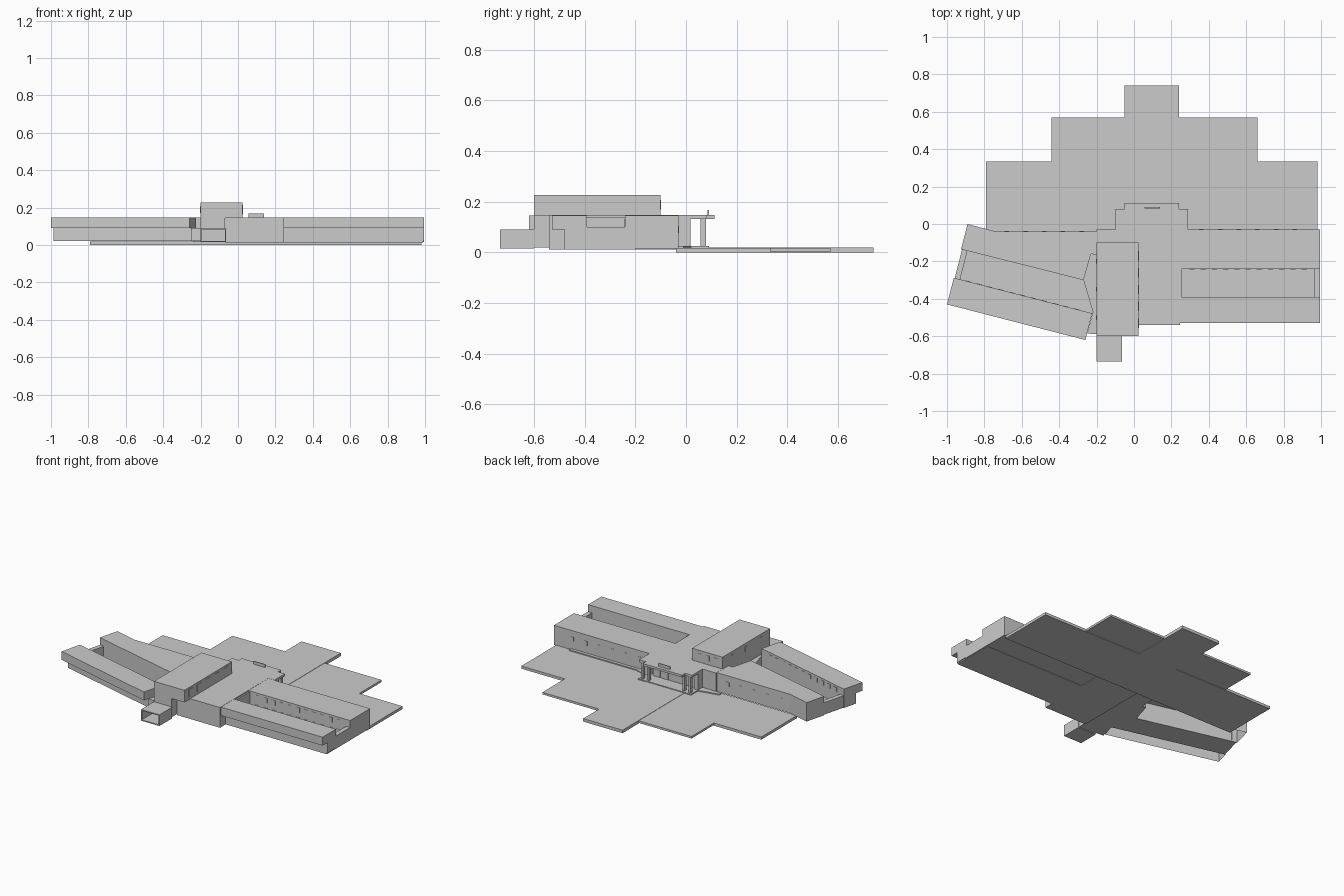
import bpy, bmesh, math
from mathutils import Matrix, Vector

if "Cube" in bpy.data.objects:
    bpy.data.objects.remove(bpy.data.objects["Cube"])


def finish(name, bm, mat=None):
    if mat:
        bm.transform(mat)
    bmesh.ops.recalc_face_normals(bm, faces=bm.faces)
    me = bpy.data.meshes.new(name)
    bm.to_mesh(me)
    bm.free()
    ob = bpy.data.objects.new(name, me)
    bpy.context.collection.objects.link(ob)
    return ob


def prism(name, pts, z0, z1, mat=None, bottom=True):
    """Vertical prism from a plan outline, optionally open below."""
    bm = bmesh.new()
    lo = [bm.verts.new((x, y, z0)) for x, y in pts]
    hi = [bm.verts.new((x, y, z1)) for x, y in pts]
    n = len(pts)
    for i in range(n):
        j = (i + 1) % n
        bm.faces.new((lo[i], lo[j], hi[j], hi[i]))
    bm.faces.new(hi)
    if bottom:
        bm.faces.new(lo[::-1])
    return finish(name, bm, mat)


def box(name, x0, x1, y0, y1, z0, z1, mat=None, bottom=True):
    return prism(name, [(x0, y0), (x1, y0), (x1, y1), (x0, y1)], z0, z1, mat, bottom)


def bar(name, length, mat, inset=0.01, floor=True):
    """Long front bar: wide upper storey overhanging a recessed lower one."""
    prof = [(.05, .02), (.05, .09), (0, .09), (0, .146), (.14, .146), (.14, .02)]
    bm = bmesh.new()
    a = [bm.verts.new((0, y, z)) for y, z in prof]
    b = [bm.verts.new((length, y, z)) for y, z in prof]
    for i in range(len(prof) - (0 if floor else 1)):
        j = (i + 1) % len(prof)
        bm.faces.new((a[i], a[j], b[j], b[i]))
    bm.faces.new(a)
    bm.faces.new(b)
    return finish(name, bm, mat)


def windows(name, start, step, count, size, mat=None):
    """Row of shallow window panels; size gives the half extents."""
    bm = bmesh.new()
    for i in range(count):
        c = Vector(start) + Vector(step) * i
        m = Matrix.Translation(c) @ Matrix.Diagonal((*[2 * s for s in size], 1))
        bmesh.ops.create_cube(bm, size=1, matrix=m)
    return finish(name, bm, mat)


# Stepped plaza slabs
box("plaza_left", -.79, -.05, -.04, .335, 0, .018)
box("plaza_right", .24, .98, -.04, .335, 0, .018)
prism("plaza_middle", [(-.44, .335), (-.05, .335), (-.05, .57), (-.44, .57)], .004, .018)
box("plaza_middle_right", .24, .66, .335, .57, .004, .018)
box("plaza_axis", -.05, .24, -.04, .74, 0, .02)
prism("entrance_step", [(-.24, -.03), (-.24, -.01), (-.1, .02), (-.1, .09), (.29, .09),
                        (.29, .02), (.37, -.01), (.87, -.01), (.87, -.03)], .01, .025)

# Right wing: rear block, court and overhanging front bar
box("right_rear_block", .24, .995, -.24, -.03, .015, .146)
box("right_court_floor", .2, .99, -.48, -.2, .012, .022)
box("right_court_end_wall", .965, .995, -.40, -.24, .015, .10)
box("right_court_inner_wall", .24, .255, -.40, -.24, .02, .14)
bar("right_front_bar", .755, Matrix.Translation((.24, -.53, 0)))
for z in (.05, .115):
    windows("right_court_windows", (.31, -.24, z), (.06, 0, 0), 11, (.014, .002, .016))
windows("right_rear_windows", (.36, -.03, .09), (.1, 0, 0), 6, (.012, .002, .014))

# Left wing: turned clockwise, open underneath except the court
L = Matrix.Translation((-1, -.43, 0)) @ Matrix.Rotation(math.radians(-14.4), 4, 'Z')
bar("left_front_bar", .764, L @ Matrix.Diagonal((1, 1.05, 1, 1)), floor=False)
box("left_court_floor", .005, .78, .147, .31, .02, .028, L)
box("left_court_end_wall", .005, .035, .147, .31, .02, .10, L)
prism("left_rear_block", [(-.89, 0), (-.925, -.135), (-.27, -.30), (-.23, -.16), (-.2, -.165),
                          (-.2, -.04), (-.74, -.04)], .02, .146, bottom=False)
windows("left_court_windows", (.08, .147, .118), (.06, 0, 0), 11, (.014, .002, .014), L)
windows("left_rear_windows", (-.68, -.04, .09), (.1, 0, 0), 5, (.012, .002, .014))
prism("left_link", [(-.19, -.59), (-.25, -.585), (-.22, -.47), (-.27, -.30),
                    (-.23, -.16), (-.19, -.16)], .02, .09)

# Central hall, stair block and raised upper storey
box("central_hall", -.07, .245, -.54, 0, .012, .147)
box("stair_block", -.2, -.07, -.6, -.03, .02, .147)
box("upper_storey", -.2, .025, -.6, -.1, .145, .226)
windows("upper_right_windows", (.025, -.53, .188), (0, .09, 0), 5, (.002, .025, .025))
windows("upper_left_windows", (-.2, -.5, .188), (0, .15, 0), 3, (.002, .012, .018))
windows("upper_rear_windows", (-.15, -.1, .188), (.06, 0, 0), 3, (.012, .002, .018))

# Open-ended front vestibule
box("vestibule_floor", -.2, -.065, -.735, -.6, .015, .022)
box("vestibule_roof", -.2, -.065, -.735, -.6, .083, .09)
for x in (-.2, -.07):
    box("vestibule_wall", x, x + .005, -.735, -.6, .02, .086)

# Entrance canopy on pairs of piers, with a small roof panel
prism("canopy", [(-.1, -.03), (.29, -.03), (.29, .08), (.24, .08), (.24, .112), (-.05, .112),
                 (-.05, .08), (-.1, .08)], .132, .147)
for s in (-1, 1):
    for d in (.13, .175):
        x = .095 + s * d
        box("canopy_pier", x - .008, x + .008, .058, .078, .02, .134)
    box("porch_side_wall", .095 + s * .18 - .015, .095 + s * .18 + .015, -.03, .018, .02, .134)
windows("entrance_doors", (-.02, 0, .07), (.058, 0, 0), 5, (.024, .003, .045))
box("roof_panel", .055, .14, .084, .09, .145, .167)
